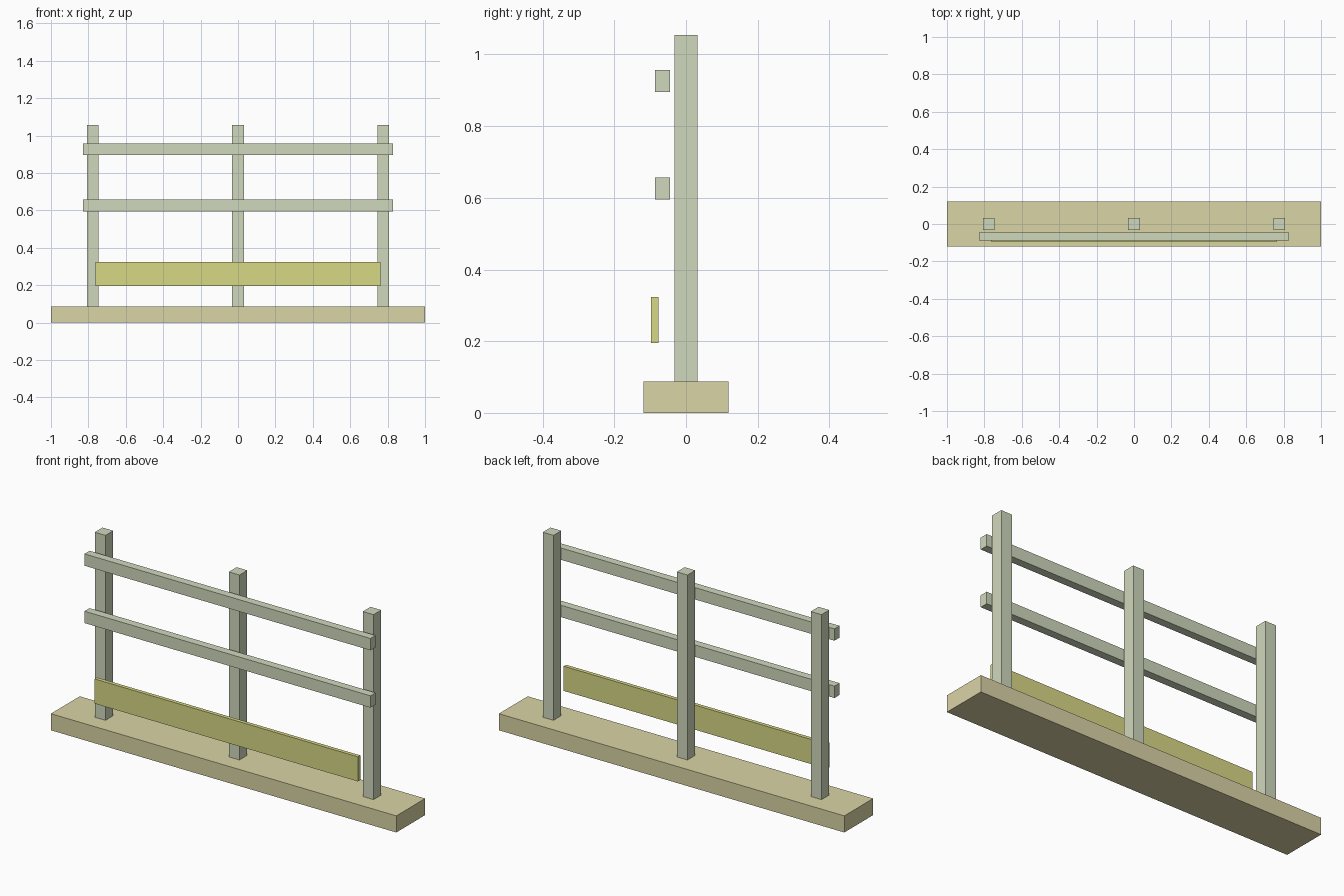
import bpy

if "Cube" in bpy.data.objects:
    bpy.data.objects.remove(bpy.data.objects["Cube"])


def material(name, rgb):
    mat = bpy.data.materials.new(name)
    mat.diffuse_color = (*rgb, 1.0)
    mat.use_nodes = True
    mat.node_tree.nodes["Principled BSDF"].inputs["Base Color"].default_value = mat.diffuse_color
    return mat


def box(name, xs, ys, zs, mat):
    """Box spanning the given (min, max) ranges."""
    spans = (xs, ys, zs)
    bpy.ops.mesh.primitive_cube_add(size=1, location=[(a + b) / 2 for a, b in spans])
    obj = bpy.context.object
    obj.name = name
    obj.scale = [b - a for a, b in spans]
    bpy.ops.object.transform_apply(location=False, rotation=False, scale=True)
    obj.data.materials.append(mat)
    return obj


tan = material("tan_base", (0.70, 0.66, 0.38))
green = material("pale_green_rail", (0.63, 0.69, 0.51))
yellow = material("yellow_board", (0.69, 0.69, 0.24))

BASE_TOP = 0.087

# Base slab
box("base", (-1, 1), (-0.119, 0.119), (0, BASE_TOP), tan)

# Three upright posts
for side, x in (("left", -0.776), ("middle", 0), ("right", 0.776)):
    box(f"{side}_post", (x - 0.031, x + 0.031), (-0.032, 0.032), (BASE_TOP, 1.055), green)

# Horizontal rails standing just off the front of the posts
for level, z in (("middle", 0.626), ("top", 0.926)):
    box(f"{level}_rail", (-0.828, 0.828), (-0.087, -0.045), (z - 0.031, z + 0.031), green)

# Toe board
box("toe_board", (-0.762, 0.762), (-0.097, -0.077), (0.195, 0.324), yellow)
